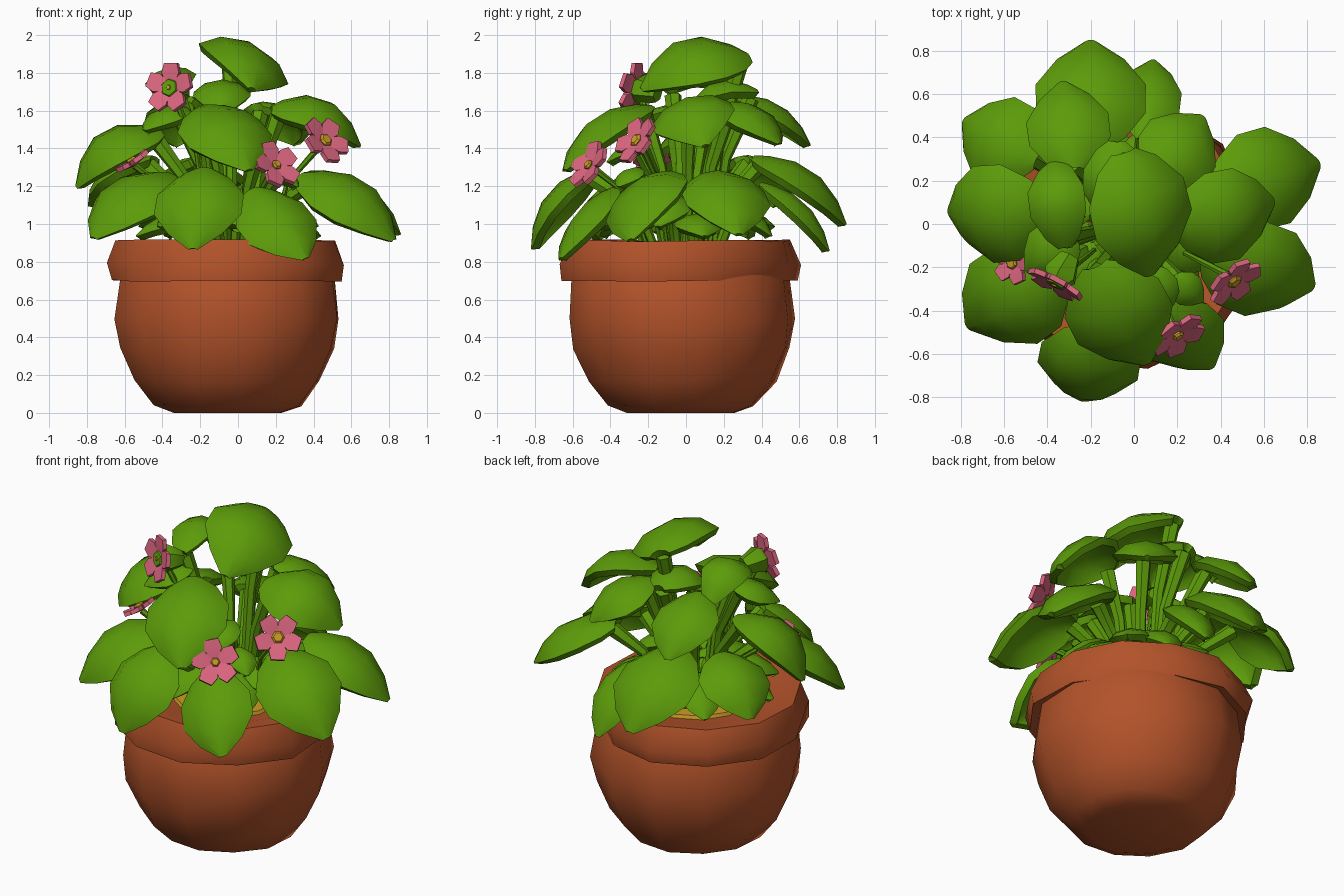
import bpy, bmesh, math, random
from mathutils import Vector as V

if "Cube" in bpy.data.objects:
    bpy.data.objects.remove(bpy.data.objects["Cube"])

random.seed(4)


def material(name, rgb):
    m = bpy.data.materials.new(name)
    m.diffuse_color = (*rgb, 1)
    m.use_nodes = True
    m.node_tree.nodes["Principled BSDF"].inputs["Base Color"].default_value = m.diffuse_color
    return m


GREEN = material("leaf green", (0.108, 0.33, 0.003))
CLAY = material("terracotta", (0.45, 0.086, 0.023))
PINK = material("petal pink", (0.73, 0.135, 0.22))
GOLD = material("gold", (0.6, 0.33, 0.02))


def finish(name, verts, faces, mats, angle=35, thick=0, offset=-1, recalc=True):
    me = bpy.data.meshes.new(name)
    me.from_pydata([tuple(v) for v in verts], [], faces)
    if recalc:
        bm = bmesh.new()
        bm.from_mesh(me)
        bmesh.ops.recalc_face_normals(bm, faces=bm.faces)
        bm.to_mesh(me)
        bm.free()
    ob = bpy.data.objects.new(name, me)
    bpy.context.collection.objects.link(ob)
    for m in mats:
        me.materials.append(m)
    bpy.ops.object.select_all(action='DESELECT')
    ob.select_set(True)
    bpy.context.view_layer.objects.active = ob
    if thick:
        mod = ob.modifiers.new("thickness", 'SOLIDIFY')
        mod.thickness, mod.offset = thick, offset
        bpy.ops.object.modifier_apply(modifier=mod.name)
    bpy.ops.object.shade_smooth_by_angle(angle=math.radians(angle))
    return ob


def loft(rings):
    """Join equal-sized closed rings and cap both ends."""
    n = len(rings[0])
    verts = [p for r in rings for p in r]
    faces = [(i * n + j, i * n + (j + 1) % n, (i + 1) * n + (j + 1) % n, (i + 1) * n + j)
             for i in range(len(rings) - 1) for j in range(n)]
    last = (len(rings) - 1) * n
    faces += [tuple(range(n))[::-1], tuple(range(last, last + n))]
    return verts, faces


def ring(r, z, n, wobble=0.0, flat=0.0):
    """Hand-shaped ring; flat pulls in the back right side."""
    pts = []
    for k in range(n):
        a = math.tau * (k + 0.35) / n
        q = r - flat * max(0, math.cos(a - math.pi / 4)) ** 3 + random.uniform(-wobble, wobble)
        pts.append(V((-0.055 + q * math.cos(a), -0.028 + q * math.sin(a),
                      z + random.uniform(-wobble, wobble) * 0.6)))
    return pts


# Rounded pot body, thick collar and soil
body = [(0.29, 0.0, 0), (0.39, 0.04, .01), (0.505, 0.17, .012), (0.58, 0.34, .01),
        (0.606, 0.50, .01), (0.58, 0.72, .008), (0.53, 0.80, 0)]
finish("pot_body", *loft([ring(r, z, 12, w) for r, z, w in body]), [CLAY], 45)
collar = [(0.50, 0.72, 0, 0), (0.635, 0.70, .012, .075), (0.652, 0.79, .014, .065),
          (0.60, 0.912, .012, .03), (0.50, 0.905, .008, 0), (0.32, 0.85, 0, 0)]
finish("pot_collar", *loft([ring(r, z, 12, w, f) for r, z, w, f in collar]), [CLAY], 40)
finish("soil", *loft([ring(0.33, 0.82, 12), ring(0.31, 0.87, 12)]), [GOLD])


def tube(name, pts, radii, n=6):
    rings = []
    for i, p in enumerate(pts):
        d = (pts[min(i + 1, len(pts) - 1)] - pts[max(i - 1, 0)]).normalized()
        s = d.cross(V((0.31, 0.95, 0))).normalized()
        t = d.cross(s)
        rings.append([p + radii[i] * (s * math.cos(k * math.tau / n) + t * math.sin(k * math.tau / n))
                      for k in range(n)])
    finish(name, *loft(rings), [GREEN], 50)


def stem(name, top, r=0.034):
    root = V((top.x * 0.38 - 0.02, top.y * 0.38, 0.82))
    mid = root.lerp(top, 0.55) + V((-top.x * 0.12, -top.y * 0.12, 0.06))
    tube(name, [root, mid, top], [r * 0.8, r * 0.95, r * 1.35])


# Pointed ovate blade with turned-down edges
OUTLINE = [(0, 0.24), (0.1, 0.6), (0.32, 0.97), (0.58, 0.98), (0.82, 0.6), (1, 0.1)]
ACROSS = [(-1, -0.42), (-0.62, -0.1), (0, 0.04), (0.62, -0.1), (1, -0.42)]


def leaf(name, base, tip, width, arch=0.1, hint=(0, 0, 1), thick=0.045):
    base, tip = V(base), V(tip)
    d = (tip - base).normalized()
    s = V(hint).cross(d).normalized()
    n = d.cross(s)
    verts = []
    for t, w in OUTLINE:
        c = base.lerp(tip, t) + n * arch * 4 * t * (1 - t)
        hw = w * width / 2
        verts += [c + s * hw * a + n * hw * drop for a, drop in ACROSS]
    m = len(ACROSS)
    faces = [(i * m + j, (i + 1) * m + j, (i + 1) * m + j + 1, i * m + j + 1)
             for i in range(len(OUTLINE) - 1) for j in range(m - 1)]
    finish(name, verts, faces, [GREEN], 42, thick, recalc=False)
    stem(name + "_stem", base + d * 0.05 - n * 0.03)


# Large leaves: base, tip, width, arch, facing
leaf("top_leaf", (-0.04, 0.33, 1.90), (0.08, -0.24, 1.72), 0.51, 0.15, (0.55, -0.4, 1))
leaf("back_leaf", (-0.2, 0.36, 1.36), (-0.2, 0.85, 1.0), 0.52, 0.11)
leaf("back_low_leaf", (0.05, 0.4, 1.22), (0.09, 0.76, 0.86), 0.30, 0.08)
leaf("upper_back_leaf", (-0.28, 0.26, 1.68), (-0.33, 0.66, 1.42), 0.39, 0.08)
leaf("upper_back_right_leaf", (0.1, 0.2, 1.64), (0.32, 0.5, 1.43), 0.38, 0.08)
leaf("upper_right_leaf", (0.18, 0.0, 1.62), (0.65, 0.1, 1.42), 0.45, 0.14, (0.05, -0.3, 1))
leaf("upper_left_leaf", (-0.32, -0.11, 1.72), (-0.36, 0.31, 1.61), 0.27, 0.17, (-0.15, 0, 1))
leaf("right_back_leaf", (0.38, 0.15, 1.28), (0.86, 0.28, 0.95), 0.47, 0.11)
leaf("right_front_leaf", (0.34, -0.12, 1.27), (0.83, -0.3, 0.92), 0.48, 0.12, (0, -0.35, 1))
leaf("front_right_leaf", (0.08, -0.40, 1.19), (0.36, -0.67, 0.82), 0.43, 0.06, (0, -0.5, 0.7))
leaf("front_leaf", (-0.18, -0.49, 1.30), (-0.24, -0.82, 0.87), 0.48, 0.1)
leaf("upper_front_leaf", (-0.18, -0.2, 1.63), (0.06, -0.65, 1.29), 0.49, 0.11, (-0.05, -0.25, 1))
leaf("left_front_leaf", (-0.36, -0.2, 1.27), (-0.77, -0.48, 0.93), 0.5, 0.12, (0, -0.2, 1))
leaf("left_leaf", (-0.41, 0.07, 1.5), (-0.86, 0.05, 1.2), 0.48, 0.15, (0, -0.25, 1))
leaf("left_back_leaf", (-0.45, 0.3, 1.36), (-0.79, 0.48, 1.1), 0.42, 0.09)

# Young leaves near the middle
leaf("young_leaf_middle", (-0.08, 0.38, 1.71), (-0.09, 0.0, 1.58), 0.31, 0.11)
leaf("young_leaf_front", (0.1, -0.2, 1.43), (0.14, -0.42, 1.33), 0.18, 0.04)
leaf("young_leaf_left", (-0.28, -0.05, 1.62), (-0.5, -0.22, 1.5), 0.27, 0.05)
leaf("young_leaf_right", (0.18, -0.25, 1.3), (0.32, -0.36, 1.2), 0.16, 0.03)
for k in range(12):
    a = math.tau * (k + 0.4) / 12
    c, s = math.cos(a), math.sin(a)
    leaf(f"low_leaf_{k + 1}", (0.17 * c - 0.04, 0.17 * s, 1.03 + 0.06 * (k % 3)),
         (0.5 * c - 0.05, 0.48 * s, 0.94 + 0.05 * (k % 2)), 0.26, 0.06)


# Flowers: five cupped petals around a small gold centre
def flower(name, centre, normal, r=0.13, spin=0.0, hub_r=0.03):
    c, n = V(centre), V(normal).normalized()
    u = V((0, 0, 1)).cross(n).normalized()
    w = n.cross(u)
    verts, faces = [], []
    for k in range(5):
        a = spin + math.tau * k / 5
        out = u * math.cos(a) + w * math.sin(a)
        side = n.cross(out)
        i = len(verts)
        for along, half, lift in [(0.08, 0.12, 0), (0.6, 0.4, 0.14), (1, 0.3, 0.2)]:
            p = c + out * r * along + n * r * lift
            verts += [p - side * r * half, p + side * r * half]
        faces += [(i + j, i + j + 2, i + j + 3, i + j + 1) for j in (0, 2)]
    finish(name + "_petals", verts, faces, [PINK], 30, 0.025, recalc=False)
    hub = [[c + n * h + q * (u * math.cos(k * math.tau / 6) + w * math.sin(k * math.tau / 6))
            for k in range(6)] for q, h in [(hub_r * 0.8, -0.015), (hub_r, 0.012), (hub_r * 0.7, 0.022)]]
    finish(name + "_centre", *loft(hub), [GOLD])
    stem(name + "_stem", c - n * 0.025, 0.014)


flower("flower_top", (-0.36, -0.27, 1.72), (-0.45, -0.85, 0.2), 0.13, 0.3, 0.016)
flower("flower_right", (0.46, -0.26, 1.44), (0.55, -0.7, 0.5), 0.13, 0.9, 0.038)
flower("flower_front", (0.2, -0.51, 1.31), (0.5, -0.75, 0.5), 0.13, 0.5, 0.028)
flower("flower_left", (-0.56, -0.18, 1.33), (-0.5, -0.1, 0.8), 0.095, 0.2, 0.03)

# Green cup holding the highest flower
axis = V((-0.45, -0.85, 0.2)).normalized()
cup = V((-0.36, -0.27, 1.72))
tube("flower_top_cup", [cup - axis * 0.14, cup - axis * 0.04, cup + axis * 0.016], [0.05, 0.085, 0.045])
